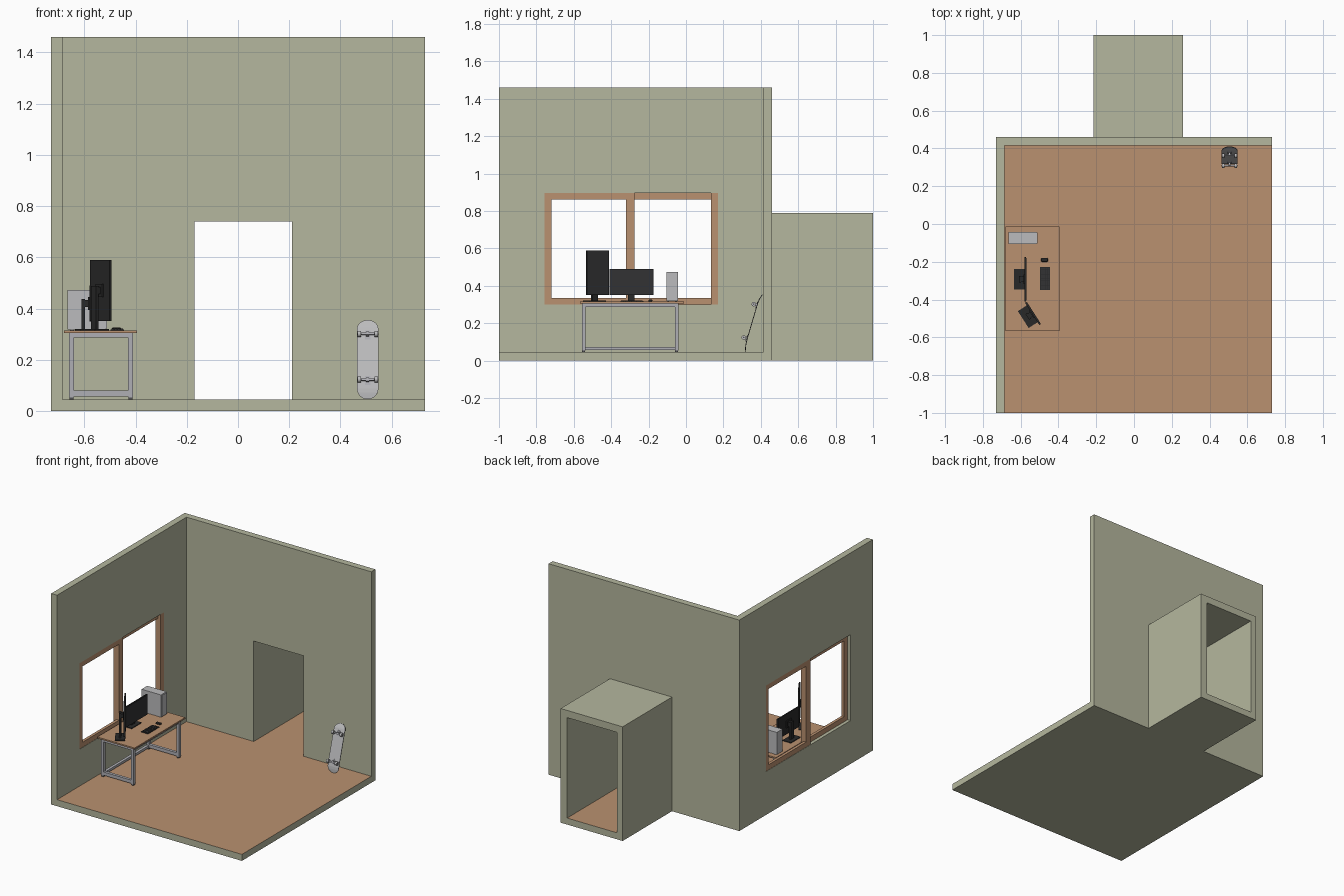
import bpy, bmesh, math
from mathutils import Matrix, Vector

if "Cube" in bpy.data.objects:
    bpy.data.objects.remove(bpy.data.objects["Cube"])


def mat(name, r, g, b):
    m = bpy.data.materials.new(name)
    m.diffuse_color = (r, g, b, 1)
    m.use_nodes = True
    m.node_tree.nodes["Principled BSDF"].inputs["Base Color"].default_value = m.diffuse_color
    return m


SAGE = mat("sage_wall", 0.462, 0.474, 0.342)
WOOD = mat("warm_wood", 0.491, 0.283, 0.162)
STEEL = mat("steel_grey", 0.43, 0.43, 0.46)
SILVER = mat("light_grey", 0.50, 0.50, 0.51)
BLACK = mat("black_plastic", 0.022, 0.022, 0.022)
SCREEN = mat("dark_screen", 0.032, 0.032, 0.034)
DARK = mat("dark_grey", 0.08, 0.08, 0.085)


def finish(name, bm, mats, rule=None):
    bmesh.ops.recalc_face_normals(bm, faces=bm.faces)
    bm.normal_update()
    if rule:
        for f in bm.faces:
            f.material_index = rule(f)
    me = bpy.data.meshes.new(name)
    bm.to_mesh(me)
    bm.free()
    for m in mats:
        me.materials.append(m)
    ob = bpy.data.objects.new(name, me)
    bpy.context.collection.objects.link(ob)
    return ob


def boxes(name, mats, specs, xf=Matrix(), rule=None):
    """Each spec is x0, x1, y0, y1, z0, z1."""
    bm = bmesh.new()
    for x0, x1, y0, y1, z0, z1 in specs:
        m = Matrix.Translation(((x0 + x1) / 2, (y0 + y1) / 2, (z0 + z1) / 2))
        bmesh.ops.create_cube(bm, size=1, matrix=xf @ m @ Matrix.Diagonal((x1 - x0, y1 - y0, z1 - z0, 1)))
    return finish(name, bm, mats, rule)


def ring(name, mats, axis, outer, inner, d0, d1, rule=None):
    """Rectangle with a rectangular hole (u0, u1, z0, z1), extruded along x or y."""
    bm = bmesh.new()

    def loop(r, d):
        pts = [(r[0], r[2]), (r[1], r[2]), (r[1], r[3]), (r[0], r[3])]
        return [bm.verts.new((d, u, v) if axis == "x" else (u, d, v)) for u, v in pts]

    loops = [loop(outer, d0), loop(outer, d1), loop(inner, d1), loop(inner, d0)]
    for k in range(4):
        a, b = loops[k], loops[(k + 1) % 4]
        for i in range(4):
            j = (i + 1) % 4
            bm.faces.new((a[i], a[j], b[j], b[i]))
    return finish(name, bm, mats, rule)


def floor_rule(f):
    return int(f.normal.z > 0.9 and abs(f.calc_center_median().z - 0.045) < 0.002)


# Room shell
boxes("floor", [SAGE, WOOD], [(-0.685, 0.73, -1, 0.415, 0, 0.045)], rule=floor_rule)
ring("left_wall", [SAGE], "x", (-1, 0.46, 0, 1.46), (-0.757, 0.17, 0.30, 0.895), -0.73, -0.685)
ring("back_wall", [SAGE, WOOD], "y", (-0.685, 0.73, 0, 1.46), (-0.17, 0.21, 0.045, 0.74), 0.415, 0.46, floor_rule)
ring("hallway", [SAGE, WOOD], "y", (-0.215, 0.26, 0, 0.79), (-0.17, 0.21, 0.045, 0.74), 0.46, 1.0, floor_rule)

# Sliding window: two overlapping sashes and a side jamb
ring("inner_sash", [WOOD], "x", (-0.757, -0.275, 0.30, 0.895), (-0.72, -0.32, 0.335, 0.86), -0.707, -0.687)
ring("outer_sash", [WOOD], "x", (-0.32, 0.17, 0.30, 0.895), (-0.275, 0.135, 0.335, 0.86), -0.728, -0.708)
boxes("window_jamb", [WOOD], [(-0.707, -0.687, 0.135, 0.17, 0.30, 0.895)])

# Desk
boxes("desk_top", [WOOD], [(-0.68, -0.395, -0.567, -0.012, 0.305, 0.315)])
XS = [(-0.66, -0.64), (-0.43, -0.41)]
YS = [(-0.557, -0.537), (-0.06, -0.04)]
boxes("desk_legs", [STEEL], [(*x, *y, 0.053, 0.305) for x in XS for y in YS])
boxes("desk_feet", [DARK], [(x[0] + .002, x[1] - .002, y[0] + .002, y[1] - .002, 0.045, 0.053) for x in XS for y in YS])
rails = [(-0.64, -0.43, *y, *z) for y in YS for z in ((0.057, 0.08), (0.287, 0.305))]
rails += [(*x, -0.537, -0.06, 0.287, 0.305) for x in XS]
rails += [(-0.66, -0.64, -0.537, -0.06, 0.057, 0.073)]
boxes("desk_rails", [STEEL], rails)

# Computer tower
boxes("computer_tower", [SILVER], [(-0.665, -0.516, -0.105, -0.043, 0.319, 0.473)])
boxes("tower_front_panel", [SILVER], [(-0.516, -0.511, -0.102, -0.046, 0.322, 0.47)])
boxes("tower_feet", [DARK], [(x, x + 0.015, y, y + 0.01, 0.315, 0.319) for x in (-0.655, -0.54) for y in (-0.1, -0.058)])


# Monitors: local +x is the viewing direction
def monitor(tag, x, y, angle, w, h, zc):
    xf = Matrix.Translation((x, y, 0)) @ Matrix.Rotation(angle, 4, "Z")
    boxes(tag + "_monitor_panel", [BLACK], [(-0.005, 0.004, -w / 2, w / 2, zc - h / 2, zc + h / 2)], xf)
    boxes(tag + "_monitor_screen", [SCREEN],
          [(0.004, 0.0055, -w / 2 + .004, w / 2 - .004, zc - h / 2 + .004, zc + h / 2 - .004)], xf)
    boxes(tag + "_monitor_stand", [BLACK], [
        (-0.061, 0.003, -0.053, 0.053, 0.315, 0.32),
        (-0.035, -0.023, -0.018, 0.018, 0.32, zc + 0.018),
        (-0.023, -0.010, -0.014, 0.014, zc - 0.014, zc + 0.014),
        (-0.010, -0.005, -0.025, 0.025, zc - 0.025, zc + 0.025)], xf)


monitor("wide", -0.575, -0.2925, 0, 0.235, 0.14, 0.42)
monitor("tall", -0.535, -0.473, math.radians(32.6), 0.14, 0.238, 0.47)

# Keyboard and mouse
boxes("keyboard", [BLACK], [(-0.497, -0.444, -0.35, -0.227, 0.315, 0.319)])
boxes("keyboard_keys", [SCREEN], [
    (-0.493 + i * 0.0117, -0.483 + i * 0.0117, -0.347 + j * 0.0117, -0.337 + j * 0.0117, 0.319, 0.3215)
    for i in range(4) for j in range(10)])
mouse = boxes("mouse", [BLACK], [(-0.492, -0.456, -0.2, -0.18, 0.315, 0.326)])
bev = mouse.modifiers.new("rounding", "BEVEL")
bev.width, bev.segments = 0.004, 2

# Skateboard deck: side path (y, z) swept with a rounded-end width
CX, R = 0.506, 0.042
path = [Vector(p) for p in [(0.319, 0.046), (0.3185, 0.07), (0.321, 0.092), (0.327, 0.115),
                            (0.383, 0.305), (0.392, 0.328), (0.409, 0.354)]]
cum = [0]
for a, b in zip(path, path[1:]):
    cum.append(cum[-1] + (b - a).length)
L = cum[-1]


def along(s):
    k = max(i for i in range(len(path) - 1) if cum[i] <= s)
    return path[k].lerp(path[k + 1], (s - cum[k]) / (cum[k + 1] - cum[k]))


caps = [R * (1 - math.cos(math.pi / 2 * i / 8)) for i in range(1, 9)]
stations = sorted(set([0.0008] + caps + cum[3:5] + [L - c for c in caps] + [L - 0.0008]))
bm = bmesh.new()
rows = []
for s in stations:
    d = min(s, L - s, R)
    w = math.sqrt(R * R - (R - d) ** 2)
    p = along(s)
    t = (along(min(s + 0.01, L)) - along(max(s - 0.01, 0))).normalized()
    n = Vector((-t.y, t.x)) * 0.002          # towards the wheels
    rows.append([bm.verts.new((CX + e * w, p.x + k * n.x, p.y + k * n.y))
                 for e, k in ((-1, 1), (1, 1), (1, -1), (-1, -1))])
for a, b in zip(rows, rows[1:]):
    for i in range(4):
        j = (i + 1) % 4
        bm.faces.new((a[i], a[j], b[j], b[i]))
bm.faces.new(rows[0])
bm.faces.new(rows[-1])
finish("skateboard_deck", bm, [DARK, SILVER], lambda f: int(f.normal.y < -0.6))

# Trucks and wheels, in board space: local y up the board, local z away from it
tilt = math.atan2(0.19, 0.056)
for tag, (y, z) in (("lower", (0.327, 0.118)), ("upper", (0.3805, 0.296))):
    xf = Matrix.Translation((CX, y, z)) @ Matrix.Rotation(tilt, 4, "X")
    boxes(tag + "_truck", [STEEL], [(-0.011, 0.011, -0.018, 0.018, 0.002, 0.005),
                                    (-0.006, 0.006, -0.007, 0.009, 0.005, 0.018),
                                    (-0.028, 0.028, -0.004, 0.004, 0.014, 0.021)], xf)
    for mats, r, depth, part in (([SILVER], 0.012, 0.014, "wheels"), ([DARK], 0.004, 0.018, "wheel_hubs")):
        bm = bmesh.new()
        for sx in (-1, 1):
            bmesh.ops.create_cone(bm, cap_ends=True, segments=16, radius1=r, radius2=r, depth=depth,
                                  matrix=xf @ Matrix.Translation((sx * 0.033, 0, 0.019)) @ Matrix.Rotation(math.pi / 2, 4, "Y"))
        ob = finish(tag + "_" + part, bm, mats)
        bpy.ops.object.select_all(action="DESELECT")
        ob.select_set(True)
        bpy.context.view_layer.objects.active = ob
        bpy.ops.object.shade_smooth_by_angle(angle=math.radians(40))
